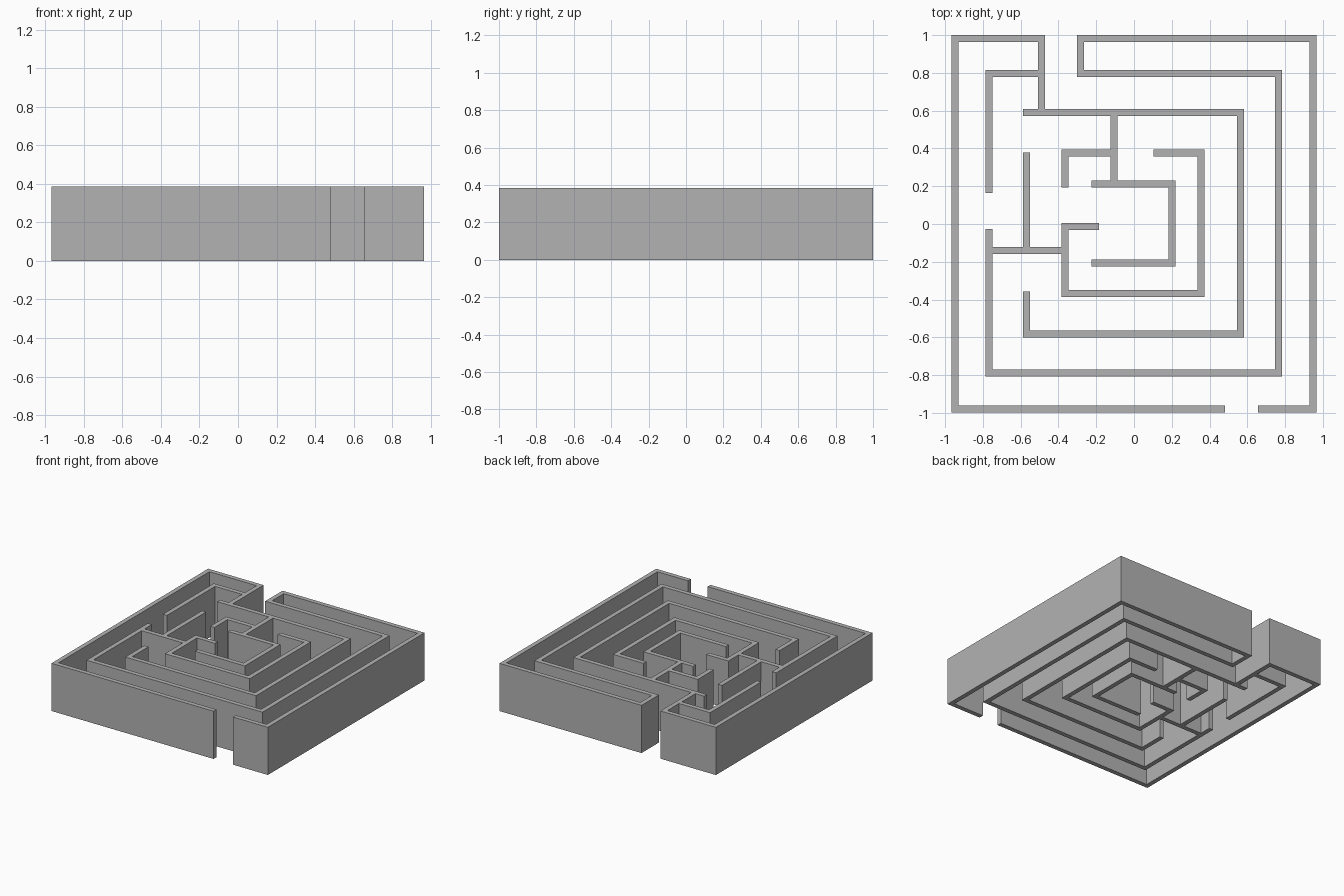
import bpy
import bmesh

HALF = 0.0185    # half of the wall thickness
HEIGHT = 0.385

# Centre lines of the walls, as right-angled runs in plan
RUNS = {
    "outer_west": [(.462, -.98), (-.948, -.98), (-.948, .981), (-.49, .981), (-.49, .589)],
    "outer_east": [(.674, -.98), (.947, -.98), (.947, .981), (-.284, .981), (-.284, .797),
                   (.765, .797), (.765, -.789), (-.768, -.789), (-.768, -.045)],
    "second_west": [(-.49, .797), (-.768, .797), (-.768, .183)],
    "west_link": [(-.768, -.14), (-.364, -.14)],
    "west_stub": [(-.568, -.14), (-.568, .36)],
    "third_ring": [(-.568, .589), (.563, .589), (.563, -.582), (-.568, -.582), (-.568, -.376)],
    "north_spur": [(-.106, .589), (-.106, .212)],
    "north_hook": [(-.106, .377), (-.364, .377), (-.364, .212)],
    "fourth_ring": [(.122, .377), (.356, .377), (.356, -.368), (-.364, -.368),
                    (-.364, -.012), (-.203, -.012)],
    "core": [(-.206, .212), (.2, .212), (.2, -.207), (-.206, -.207)],
}


def run_to_rectangles(points):
    """One rectangle per straight piece, squared off past both ends."""
    for (ax, ay), (bx, by) in zip(points, points[1:]):
        yield (min(ax, bx) - HALF, max(ax, bx) + HALF,
               min(ay, by) - HALF, max(ay, by) + HALF)


def merged_footprint(bm, rectangles):
    """Fill every plan cell covered by a rectangle, so junctions are seamless."""
    xs = sorted({round(x, 4) for r in rectangles for x in r[:2]})
    ys = sorted({round(y, 4) for r in rectangles for y in r[2:]})
    corners = {}

    def corner(x, y):
        if (x, y) not in corners:
            corners[x, y] = bm.verts.new((x, y, 0))
        return corners[x, y]

    for left, right in zip(xs, xs[1:]):
        for low, high in zip(ys, ys[1:]):
            cx, cy = (left + right) / 2, (low + high) / 2
            if any(a < cx < b and c < cy < d for a, b, c, d in rectangles):
                bm.faces.new([corner(left, low), corner(right, low),
                              corner(right, high), corner(left, high)])


cube = bpy.data.objects.get("Cube")
if cube:
    bpy.data.objects.remove(cube, do_unlink=True)

# Plain grey wall material
grey = bpy.data.materials.new("wall_grey")
grey.use_nodes = True
colour = (.45, .45, .45, 1)
grey.diffuse_color = colour
grey.node_tree.nodes["Principled BSDF"].inputs["Base Color"].default_value = colour

# Maze walls: footprint raised to full height, open above and below
bm = bmesh.new()
merged_footprint(bm, [r for run in RUNS.values() for r in run_to_rectangles(run)])
raised = bmesh.ops.extrude_face_region(bm, geom=bm.faces[:])["geom"]
bmesh.ops.translate(bm, vec=(0, 0, HEIGHT),
                    verts=[v for v in raised if isinstance(v, bmesh.types.BMVert)])
bmesh.ops.recalc_face_normals(bm, faces=bm.faces[:])
bmesh.ops.dissolve_limit(bm, angle_limit=0.01, verts=bm.verts[:], edges=bm.edges[:])

mesh = bpy.data.meshes.new("maze_walls")
bm.to_mesh(mesh)
bm.free()
mesh.materials.append(grey)
walls = bpy.data.objects.new("maze_walls", mesh)
bpy.context.collection.objects.link(walls)
